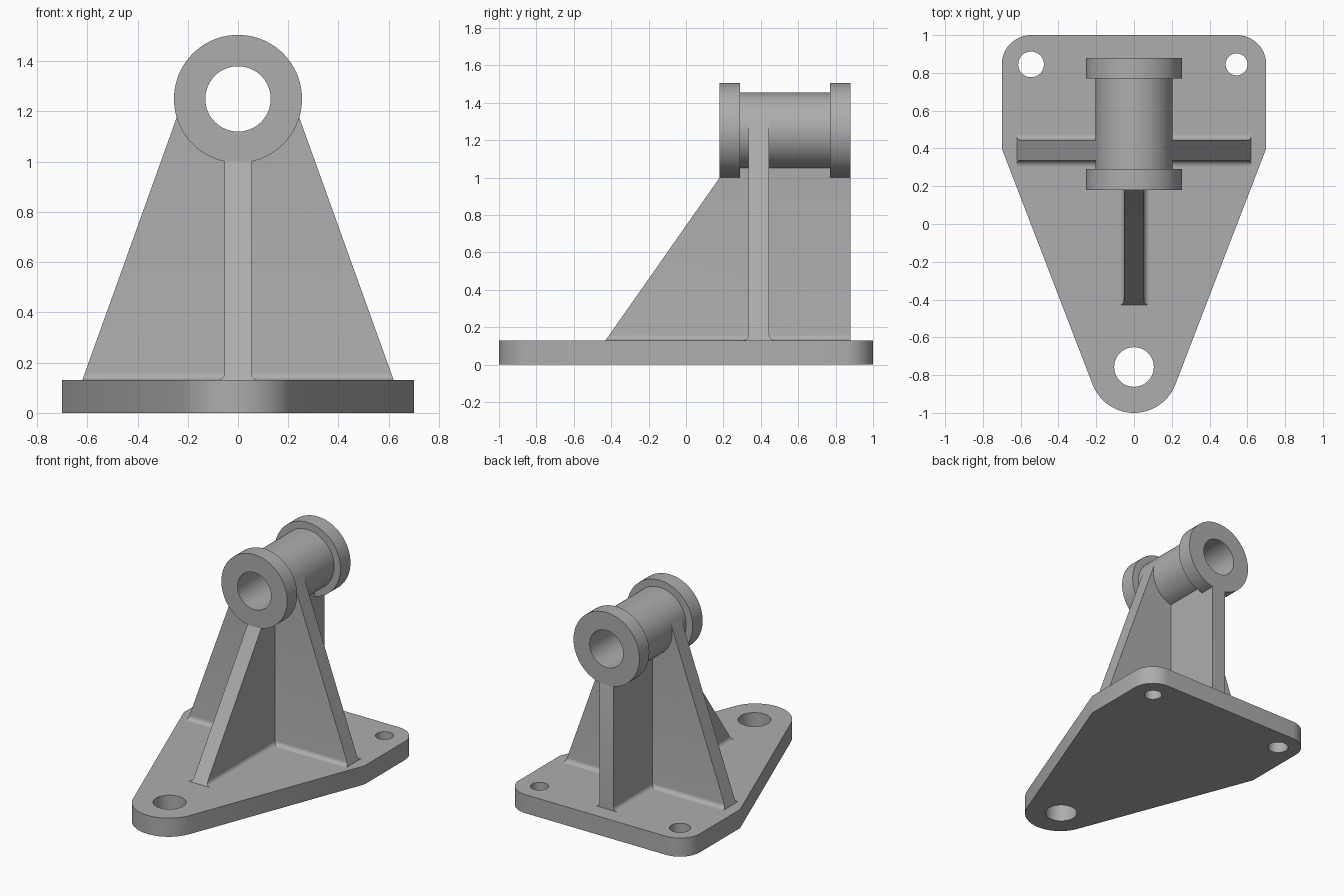
import bpy, bmesh
from math import sin, cos, pi, atan2, acos, hypot
from mathutils import Matrix, Vector

cube = bpy.data.objects.get("Cube")
if cube:
    bpy.data.objects.remove(cube, do_unlink=True)

GREY = (0.42, 0.42, 0.42, 1)
grey = bpy.data.materials.new("cast grey")
grey.use_nodes = True
grey.diffuse_color = GREY
grey.node_tree.nodes["Principled BSDF"].inputs["Base Color"].default_value = GREY

PLATE_TOP = 0.13
AXIS_Z = 1.25
BARREL_R = 0.205


def finish(name, bm, smooth=True):
    bmesh.ops.recalc_face_normals(bm, faces=bm.faces)
    mesh = bpy.data.meshes.new(name)
    bm.to_mesh(mesh)
    bm.free()
    obj = bpy.data.objects.new(name, mesh)
    bpy.context.collection.objects.link(obj)
    mesh.materials.append(grey)
    bpy.ops.object.select_all(action='DESELECT')
    obj.select_set(True)
    bpy.context.view_layer.objects.active = obj
    if smooth:
        bpy.ops.object.shade_smooth_by_angle(angle=0.5)
    return obj


def arc(cx, cy, r, start, end, n):
    return [(cx + r * cos(start + (end - start) * i / n),
             cy + r * sin(start + (end - start) * i / n)) for i in range(n + 1)]


def base_plate():
    # Outline: round nose, tapering sides, rounded back corners
    nose_y, nose_r, half, shoulder, corner = -0.765, 0.235, 0.7, 0.4, 0.155
    dy = shoulder - nose_y
    tangent = atan2(dy, half) - acos(nose_r / hypot(half, dy))
    outline = arc(0, nose_y, nose_r, -pi - tangent, tangent, 24)
    outline += [(half, shoulder)]
    outline += arc(half - corner, 1 - corner, corner, 0, pi / 2, 12)
    outline += arc(corner - half, 1 - corner, corner, pi / 2, pi, 12)
    outline += [(-half, shoulder)]
    # Bolt holes
    holes = [(0, -0.757, 0.105), (-0.545, 0.845, 0.068), (0.543, 0.845, 0.058)]
    loops = [outline] + [arc(x, y, r, 0, 2 * pi, 40)[:-1] for x, y, r in holes]

    bm = bmesh.new()
    for loop in loops:
        verts = [bm.verts.new((x, y, 0)) for x, y in loop]
        for a, b in zip(verts, verts[1:] + verts[:1]):
            bm.edges.new((a, b))
    bmesh.ops.triangle_fill(bm, edges=bm.edges[:], use_beauty=True)
    top = bmesh.ops.extrude_face_region(bm, geom=bm.faces[:])["geom"]
    bmesh.ops.translate(bm, vec=(0, 0, PLATE_TOP),
                        verts=[g for g in top if isinstance(g, bmesh.types.BMVert)])
    return finish("base_plate", bm)


def bearing_tube():
    # Flanged barrel with a through bore, turned around the y direction
    flange, bore = 0.255, 0.13
    profile = [(bore, 0.18), (flange, 0.18), (flange, 0.29), (BARREL_R, 0.29),
               (BARREL_R, 0.77), (flange, 0.77), (flange, 0.88), (bore, 0.88)]
    bm = bmesh.new()
    verts = [bm.verts.new((r, y, AXIS_Z)) for r, y in profile]
    edges = [bm.edges.new((a, b)) for a, b in zip(verts, verts[1:] + verts[:1])]
    bmesh.ops.spin(bm, geom=verts + edges, cent=(0, 0, AXIS_Z), axis=(0, 1, 0),
                   angle=2 * pi, steps=72, use_merge=True)
    bmesh.ops.remove_doubles(bm, verts=bm.verts, dist=0.0005)
    return finish("bearing_tube", bm)


def rib(name, half_width, upper, start, end, place):
    """Upright web: sections (z, from, to) lofted above a filleted foot."""
    fillet = 0.03
    z1, a1, b1 = upper[0]
    sections = [(PLATE_TOP - 0.01, start, end, half_width + fillet)]
    for i in range(7):
        t = i / 6 * pi / 2
        z = PLATE_TOP + fillet * (1 - cos(t))
        f = (z - PLATE_TOP) / (z1 - PLATE_TOP)
        sections.append((z, start + (a1 - start) * f, end + (b1 - end) * f,
                         half_width + fillet * (1 - sin(t))))
    sections += [(z, a, b, half_width) for z, a, b in upper]

    bm = bmesh.new()
    rings = [[bm.verts.new(place(u, v, z)) for u, v in
              ((a, -w), (b, -w), (b, w), (a, w))] for z, a, b, w in sections]
    for low, high in zip(rings, rings[1:]):
        for i in range(4):
            j = (i + 1) % 4
            bm.faces.new((low[i], low[j], high[j], high[i]))
    bm.faces.new(rings[0])
    bm.faces.new(rings[-1])
    return finish(name, bm)


base_plate()
bearing_tube()

# Lengthwise web: sloping front, upright back, tucked under the flanges
rib("lengthwise_rib", 0.053, [(1.0, 0.18, 0.88), (1.06, 0.2, 0.86)], -0.43, 0.88,
    lambda u, v, z: (v, u, z))

# Crosswise web: both edges run up tangent to the barrel
cross = rib("crosswise_rib", 0.055, [(1.318, -0.193, 0.193)], -0.62, 0.62,
            lambda u, v, z: (u, 0.39 + v, z))

# Clear the bore through the crosswise web
bm = bmesh.new()
bmesh.ops.create_cone(bm, cap_ends=True, segments=72, radius1=0.17, radius2=0.17, depth=0.4,
                      matrix=Matrix.Translation(Vector((0, 0.39, AXIS_Z)))
                      @ Matrix.Rotation(pi / 2, 4, 'X'))
cutter = finish("bore_cutter", bm, smooth=False)
cutter.hide_render = True
cut = cross.modifiers.new("bore", 'BOOLEAN')
cut.operation = 'DIFFERENCE'
cut.solver = 'EXACT'
cut.object = cutter
cross.modifiers.move(len(cross.modifiers) - 1, 0)
bpy.ops.object.select_all(action='DESELECT')
cross.select_set(True)
bpy.context.view_layer.objects.active = cross
bpy.ops.object.modifier_apply(modifier="bore")
bpy.data.objects.remove(cutter, do_unlink=True)
